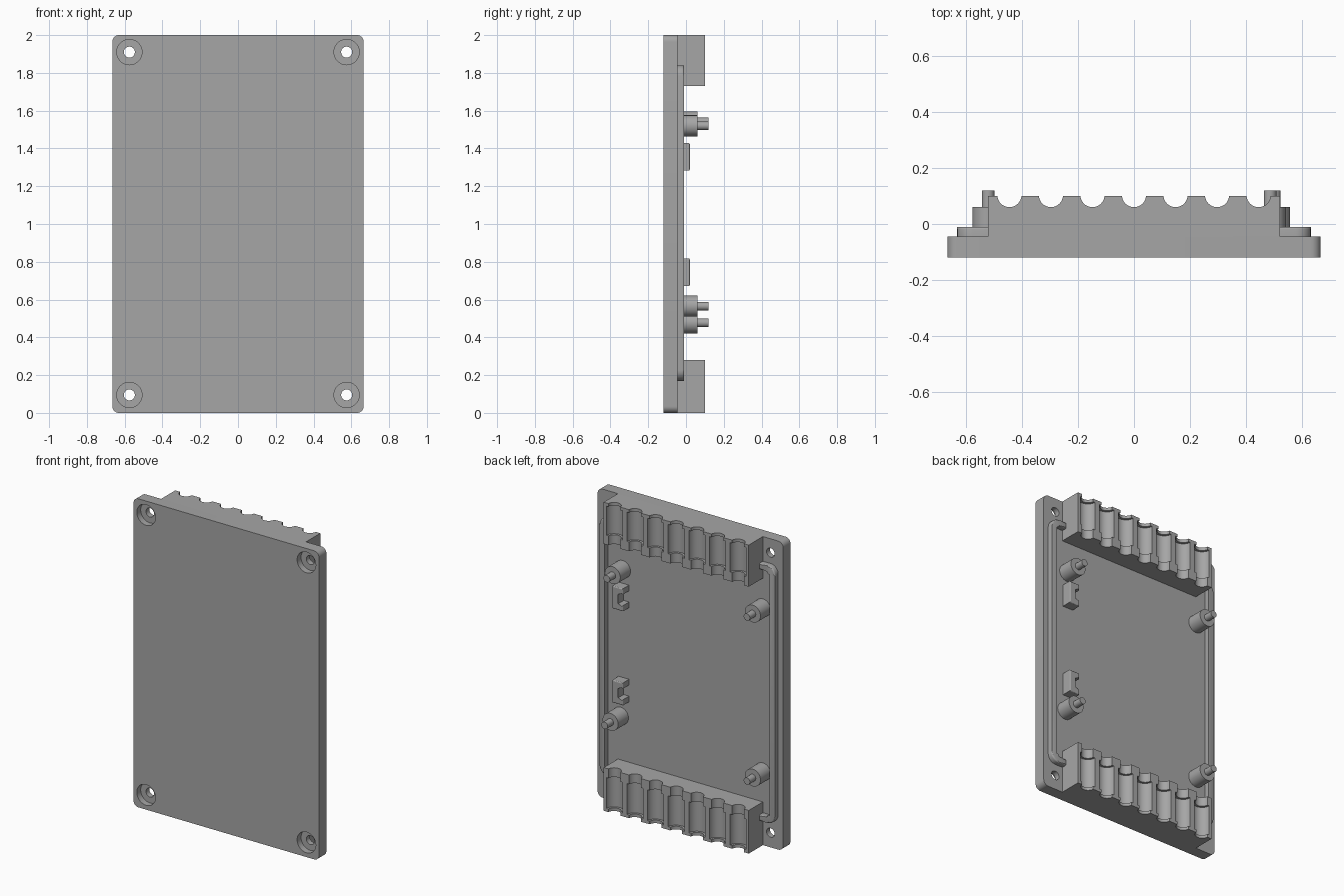
import bpy, bmesh
from math import sin, cos, pi, radians

cube = bpy.data.objects.get("Cube")
if cube:
    bpy.data.objects.remove(cube, do_unlink=True)

GREY = (0.38, 0.38, 0.38, 1)
grey = bpy.data.materials.new("plain_grey")
grey.use_nodes = True
grey.diffuse_color = GREY
grey.node_tree.nodes["Principled BSDF"].inputs["Base Color"].default_value = GREY

FRONT, BACK = -0.12, -0.045     # plate faces
BLOCK_TOP = 0.10


def finish(name, bm):
    bmesh.ops.recalc_face_normals(bm, faces=bm.faces)
    mesh = bpy.data.meshes.new(name)
    bm.to_mesh(mesh)
    bm.free()
    mesh.materials.append(grey)
    ob = bpy.data.objects.new(name, mesh)
    bpy.context.collection.objects.link(ob)
    return ob


def activate(ob):
    bpy.ops.object.select_all(action='DESELECT')
    ob.select_set(True)
    bpy.context.view_layer.objects.active = ob


def smooth(ob):
    activate(ob)
    bpy.ops.object.shade_smooth_by_angle(angle=radians(30))


def arc(cx, cz, r, a0, a1, n=8):
    angles = [radians(a0 + (a1 - a0) * i / n) for i in range(n + 1)]
    return [(cx + r * cos(a), cz + r * sin(a)) for a in angles]


def prism(name, outline, y0, y1, bevel=0):
    """Extrude an x-z outline from y0 to y1, softening the back rim."""
    bm = bmesh.new()
    low = [bm.verts.new((x, y0, z)) for x, z in outline]
    high = [bm.verts.new((x, y1, z)) for x, z in outline]
    bm.faces.new(low)
    cap = bm.faces.new(high)
    for i in range(len(low)):
        j = (i + 1) % len(low)
        bm.faces.new((low[i], low[j], high[j], high[i]))
    if bevel:
        bmesh.ops.bevel(bm, geom=list(cap.edges), offset=bevel, segments=3,
                        profile=0.5, affect='EDGES')
    return finish(name, bm)


def lathe(bm, profile, place, n=40):
    """Closed stepped cylinder; profile holds (radius, distance) pairs."""
    rings = []
    for r, t in profile:
        rings.append([bm.verts.new(place(r * cos(2 * pi * i / n), r * sin(2 * pi * i / n), t))
                      for i in range(n)])
    for a, b in zip(rings, rings[1:]):
        for i in range(n):
            j = (i + 1) % n
            bm.faces.new((a[i], a[j], b[j], b[i]))
    bm.faces.new(rings[0])
    bm.faces.new(rings[-1])


def cut(ob, bm):
    cutter = finish("cutter", bm)
    cutter.hide_render = True
    mod = ob.modifiers.new("cut", 'BOOLEAN')
    mod.operation = 'DIFFERENCE'
    mod.solver = 'EXACT'
    mod.object = cutter
    activate(ob)
    bpy.ops.object.modifier_apply(modifier=mod.name)
    bpy.data.objects.remove(cutter, do_unlink=True)


# Cover plate with rounded corners and counterbored screw holes
W, R = 0.665, 0.035
plate = prism("cover_plate",
              arc(W - R, 2 - R, R, 90, 0) + arc(W - R, R, R, 0, -90)
              + arc(R - W, R, R, -90, -180) + arc(R - W, 2 - R, R, 180, 90),
              FRONT, BACK)
bm = bmesh.new()
for hx in (-0.575, 0.575):
    for hz in (0.095, 1.91):
        lathe(bm, [(0.067, -0.2), (0.067, -0.08), (0.029, -0.08), (0.029, 0.1)],
              lambda u, v, t: (hx + u, t, hz + v))
cut(plate, bm)
smooth(plate)

# Cable blocks: seven stepped grooves, narrow at the inner end, lipped at the outer end
NARROW, WIDE = 0.043, 0.058
for name, inner, outer in (("upper_cable_block", 1.73, 2.0), ("lower_cable_block", 0.28, 0.0)):
    d = 1 if outer > inner else -1
    block = prism(name, [(-0.52, inner), (0.52, inner), (0.52, outer), (-0.52, outer)],
                  BACK, BLOCK_TOP)
    steps = [(NARROW, inner - 0.05 * d), (NARROW, inner + 0.06 * d), (WIDE, inner + 0.06 * d),
             (WIDE, outer - 0.02 * d), (NARROW, outer - 0.02 * d), (NARROW, outer + 0.05 * d)]
    bm = bmesh.new()
    for k in range(-3, 4):
        lathe(bm, steps, lambda u, v, t: (0.148 * k + u, BLOCK_TOP + 0.003 + v, t))
    cut(block, bm)
    smooth(block)

# Raised sealing rails that turn in to meet the blocks
for name, s in (("left_rail", 1), ("right_rail", -1)):
    outline = ([(0.5, 1.84)] + arc(0.575, 1.785, 0.055, 90, 0)
               + arc(0.575, 0.225, 0.055, 0, -90) + [(0.5, 0.17), (0.5, 0.21)]
               + arc(0.575, 0.225, 0.015, -90, 0) + arc(0.575, 1.785, 0.015, 0, 90)
               + [(0.5, 1.80)])
    smooth(prism(name, [(s * x, z) for x, z in outline], BACK, -0.01, 0.009))

# Board posts with locating pins
posts = {"upper_left_post": (0.485, 1.52), "upper_right_post": (-0.52, 1.54),
         "lower_left_post": (0.50, 0.565), "lower_right_post": (-0.52, 0.477)}
for name, (px, pz) in posts.items():
    bm = bmesh.new()
    lathe(bm, [(0.056, BACK), (0.056, 0.06), (0.0225, 0.06), (0.0225, 0.12)],
          lambda u, v, t: (px + u, t, pz + v))
    smooth(finish(name, bm))

# C-shaped clips, open towards the middle
for name, cz in (("upper_clip", 1.355), ("lower_clip", 0.745)):
    h, g = 0.073, 0.036
    prism(name, [(0.515, cz - h), (0.515, cz + h), (0.44, cz + h), (0.44, cz + g),
                 (0.478, cz + g), (0.478, cz - g), (0.44, cz - g), (0.44, cz - h)],
          BACK, 0.02, 0.006)
